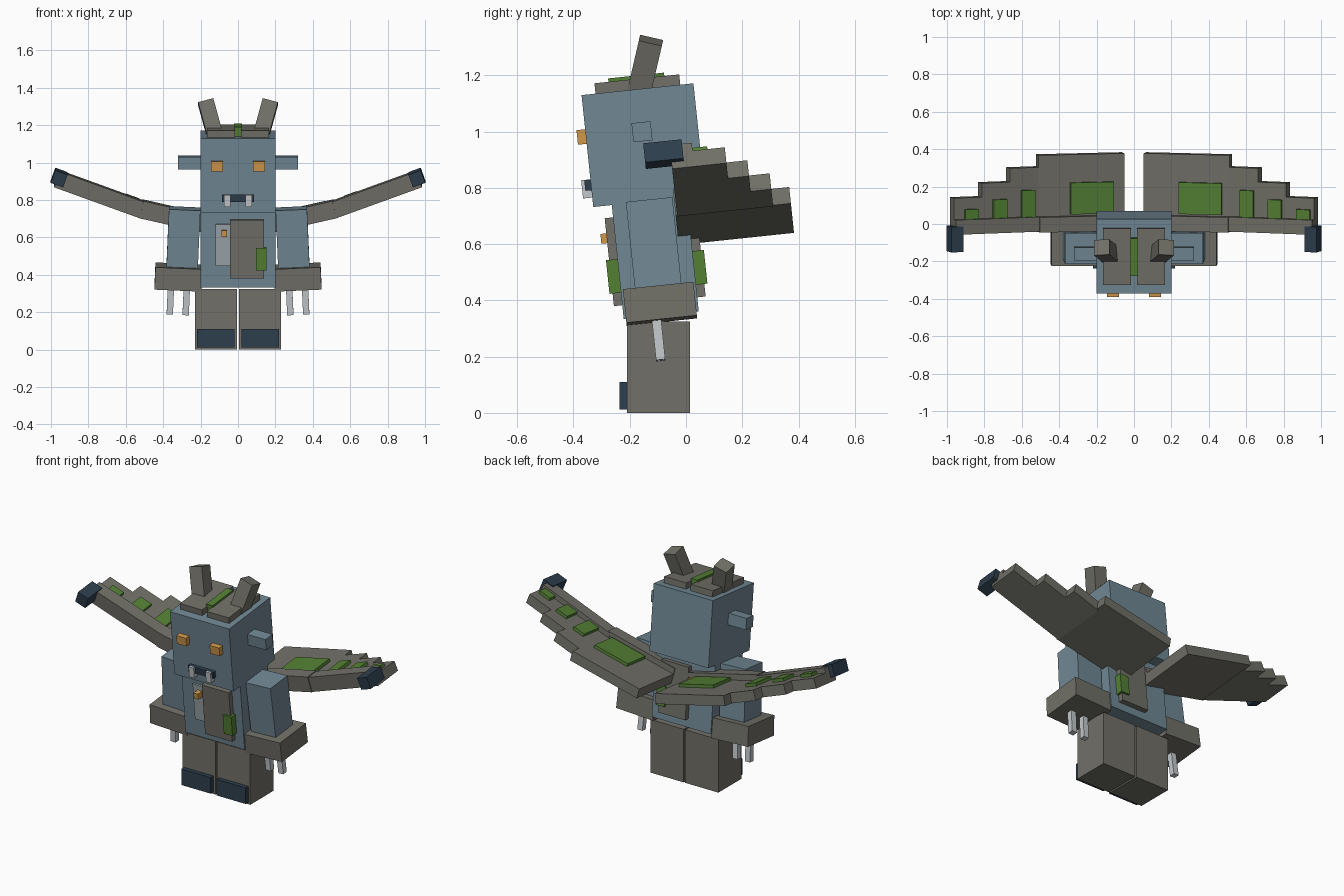
import bpy, bmesh, math
from mathutils import Matrix, Vector

if "Cube" in bpy.data.objects:
    bpy.data.objects.remove(bpy.data.objects["Cube"])


def material(name, r, g, b):
    m = bpy.data.materials.new(name)
    lin = [((c / 255 + 0.055) / 1.055) ** 2.4 for c in (r, g, b)]
    m.diffuse_color = (*lin, 1)
    m.use_nodes = True
    m.node_tree.nodes["Principled BSDF"].inputs["Base Color"].default_value = m.diffuse_color
    return m


BLUE = material("slate blue", 113, 136, 149)
STONE = material("stone grey", 113, 112, 104)
MOSS = material("moss green", 84, 128, 52)
AMBER = material("amber", 208, 152, 76)
NAVY = material("dark navy", 45, 62, 77)
BONE = material("bone white", 196, 201, 205)
PALE = material("pale grey", 156, 166, 170)


def rot(axis, deg):
    return Matrix.Rotation(math.radians(deg), 4, axis)


def box(name, xr, yr, zr, mat, frame=Matrix()):
    """Box from ranges on each axis, placed in a frame."""
    lo = [min(r) for r in (xr, yr, zr)]
    hi = [max(r) for r in (xr, yr, zr)]
    size = Vector(hi) - Vector(lo)
    mid = (Vector(hi) + Vector(lo)) / 2
    bm = bmesh.new()
    bmesh.ops.create_cube(bm, size=1, matrix=frame @ Matrix.Translation(mid)
                          @ Matrix.Diagonal((*size, 1)))
    me = bpy.data.meshes.new(name)
    bm.to_mesh(me)
    bm.free()
    me.materials.append(mat)
    ob = bpy.data.objects.new(name, me)
    bpy.context.collection.objects.link(ob)
    return ob


# Upper body leans forward around the hips
BODY = Matrix.Translation((0, -0.088, 0.347)) @ rot('X', 6)

box("torso", (-.2, .2), (-.134, .134), (0, .41), BLUE, BODY)
box("head", (-.2, .2), (-.2, .2), (.408, .808), BLUE, BODY)

# Chest and back plates with moss and gem
for f, side in ((-1, "front"), (1, "back")):
    box(side + "_slab", (-.043, .14), (f * .12, f * .164), (.05, .364), STONE, BODY)
    box(side + "_moss", (.095, .153), (f * .12, f * .175), (.095, .215), MOSS, BODY)
    box(side + "_gem", (-.088, -.058), (f * .12, f * .185), (.275, .31), AMBER, BODY)
box("chest_pale_plate", (-.12, -.044), (-.12, -.146), (.115, .34), PALE, BODY)

# Face and crown centre
box("mouth", (-.085, .085), (-.19, -.222), (.468, .507), NAVY, BODY)
box("crown_moss", (-.022, .022), (-.1, .1), (.8, .857), MOSS, BODY)

for s, side in ((-1, "left"), (1, "right")):
    def sx(a, b):
        return (s * a, s * b)

    # Legs and feet
    box(side + "_leg", sx(.005, .23), (-.21, .015), (0, .325), STONE)
    box(side + "_toe", sx(.02, .218), (-.237, -.2), (.012, .11), NAVY)

    # Head details
    box(side + "_eye", sx(.08, .145), (-.19, -.231), (.634, .686), AMBER, BODY)
    box(side + "_fang", sx(.04, .074), (-.19, -.233), (.442, .507), BONE, BODY)
    box(side + "_ear", sx(.19, .322), (-.034, .034), (.622, .69), BLUE, BODY)
    box(side + "_crown_plate", sx(.016, .165), (-.15, .153), (.8, .845), STONE, BODY)
    horn = BODY @ Matrix.Translation((s * .148, .036, .889)) @ rot('X', -19) @ rot('Y', s * 15)
    box(side + "_horn", (-.042, .042), (-.042, .042), (-.095, .095), STONE, horn)

    # Arm, bracer and claws
    arm = BODY @ Matrix.Translation((s * .285, 0, .41)) @ rot('Y', -2.5 * s)
    box(side + "_arm", (-.084, .084), (-.083, .083), (-.36, 0), BLUE, arm)
    box(side + "_bracer", sx(-.107, .143), (-.126, .126), (-.43, -.31), STONE, arm)
    for i, x in enumerate((-.03, .055)):
        box(f"{side}_claw_{i + 1}", sx(x - .017, x + .017), (-.035, -.002),
            (-.57, -.42), BONE, arm)

    # Inner wing
    inner = BODY @ Matrix.Translation((s * .065, 0, .242)) @ rot('Y', -12.9 * s)
    box(side + "_wing_inner", sx(0, .472), (.12, .50), (0, .06), STONE, inner)
    box(side + "_wing_inner_bar", sx(0, .472), (.088, .17), (0, .095), STONE, inner)

    # Outer wing with stepped trailing edge
    outer = BODY @ Matrix.Translation((s * .525, 0, .347)) @ rot('Y', -20 * s)
    box(side + "_wing_outer_bar", sx(-.01, .488), (.093, .172), (0, .09), STONE, outer)
    steps = ((-.01, .17, .436), (.17, .329, .362), (.329, .488, .287))
    for i, (a, b, back) in enumerate(steps):
        box(f"{side}_wing_step_{i + 1}", sx(a, b), (.12, back), (0, .06), STONE, outer)

    # Wing tip claw
    box(side + "_wing_claw", sx(.446, .516), (0, .137), (.025, .097), NAVY, outer)

    # Moss patches, shifted sideways the same way on both wings
    a = .11 if s < 0 else .24
    u = (a - .065) / math.cos(math.radians(12.9)) + .016
    box(side + "_wing_moss_inner", sx(u, u + .235), (.18, .35), (.05, .078), MOSS, inner)
    off = 0 if s > 0 else -.037
    patches = ((.565, .316), (.715, .272), (.867, .225))
    for i, (x, back) in enumerate(patches):
        u = (x + off - .525) / math.cos(math.radians(20)) + .027
        box(f"{side}_wing_moss_{i + 1}", sx(u, u + .077), (.17, back), (.05, .078), MOSS, outer)
